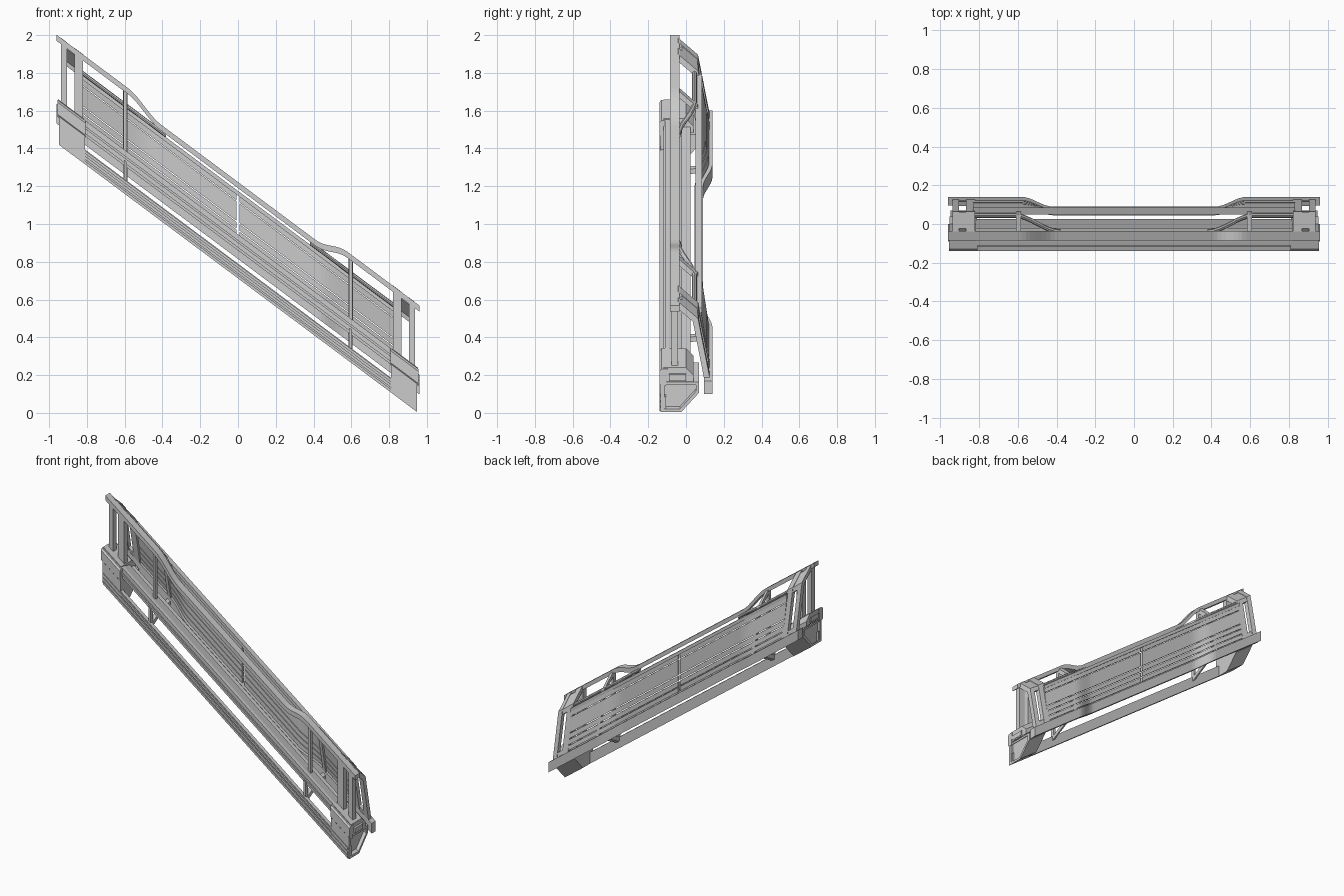
import bpy, bmesh, math
from mathutils import Vector

if "Cube" in bpy.data.objects:
    bpy.data.objects.remove(bpy.data.objects["Cube"])

K = 0.746          # the whole assembly is sheared down along x by this slope


def make(name, sections, flip=False):
    """Skin a list of equal-length point loops, cap both ends, then shear."""
    bm = bmesh.new()
    rings = [[bm.verts.new((x, y, h - K * x)) for x, y, h in s] for s in sections]
    n = len(rings[0])
    for a, b in zip(rings, rings[1:]):
        for i in range(n):
            bm.faces.new((a[i], a[(i + 1) % n], b[(i + 1) % n], b[i]))
    bm.faces.new(rings[0][::-1])
    bm.faces.new(rings[-1])
    bmesh.ops.recalc_face_normals(bm, faces=bm.faces)
    me = bpy.data.meshes.new(name)
    bm.to_mesh(me)
    bm.free()
    ob = bpy.data.objects.new(name, me)
    bpy.context.collection.objects.link(ob)
    return ob


def prism(name, profile, x0, x1):
    return make(name, [[(x, y, h) for y, h in profile] for x in (x0, x1)])


def pair(name, profile, x0, x1):
    prism(name + "_right", profile, x0, x1)
    prism(name + "_left", profile, -x1, -x0)


def rect(y0, y1, h0, h1):
    return [(y0, h0), (y1, h0), (y1, h1), (y0, h1)]


def ribbon(path, t):
    """Closed outline of a strip of thickness t around a y-h polyline."""
    pts = [Vector(p) for p in path]
    left, right = [], []
    for i, p in enumerate(pts):
        dirs = []
        if i > 0:
            dirs.append((p - pts[i - 1]).normalized())
        if i < len(pts) - 1:
            dirs.append((pts[i + 1] - p).normalized())
        d = sum(dirs, Vector((0, 0))).normalized()
        nrm = Vector((-d.y, d.x))
        w = t / 2 / max(0.4, d.dot(dirs[0]))
        left.append(tuple(p + nrm * w))
        right.append(tuple(p - nrm * w))
    return left + right[::-1]


def rise(x, a, b):
    """Smooth 0-1 step of |x| between a and b."""
    u = min(1, max(0, (abs(x) - a) / (b - a)))
    return u * u * (3 - 2 * u)


def stations(x0, x1, a, b, n=8):
    bend = [a + (b - a) * i / n for i in range(n + 1)]
    xs = [x0, x1] + bend + [-v for v in bend]
    return sorted({v for v in xs if x0 <= v <= x1})


# Top handrail, raised at both ends
make("top_rail", [[(x, y, h + 0.063 * rise(x, 0.41, 0.58)) for y, h in rect(-0.085, -0.035, 1.19, 1.222)]
                  for x in stations(-0.96, 0.96, 0.41, 0.58)])

# Lower rear rail, pushed outward at both ends
make("rear_lower_rail", [[(x, y + 0.05 * rise(x, 0.42, 0.58), h) for y, h in rect(0.045, 0.09, 0.815, 0.885)]
                         for x in stations(-0.96, 0.96, 0.42, 0.58)])

# Upper rear tubes curving forward to meet the handrail
for sgn, side in ((1, "right"), (-1, "left")):
    make("upper_tube_" + side,
         [[(sgn * x, -0.04 + 0.085 * rise(x, 0.38, 0.62) + 0.013 * math.cos(a), 1.185 + 0.013 * math.sin(a))
           for a in [i * math.pi / 4 for i in range(8)]]
          for x in stations(0.38, 0.84, 0.38, 0.62)])

# Thin rear top edge rail over the panels
prism("panel_top_rail", rect(0.05, 0.085, 1.15, 1.175), -0.83, 0.83)

# Rear slat panels, in two halves with a centre slit
slats = [(0.893, 0.925), (0.931, 0.965), (0.971, 1.005), (1.011, 1.115), (1.12, 1.15)]
for sgn, side in ((1, "right"), (-1, "left")):
    for i, (h0, h1) in enumerate(slats):
        secs = []
        for x in stations(0.008, 0.83, 0.42, 0.58):
            tilt = 0.05 * rise(x, 0.42, 0.58)
            secs.append([(sgn * x, y + tilt * (1.17 - h) / 0.3, h)
                         for y, h in rect(0.058, 0.076, h0, h1)])
        make(f"panel_slat_{i + 1}_{side}", secs)

# Mid beam: stepped deck channel behind the front
prism("mid_beam", [(-0.112, 0.875), (-0.02, 0.875), (-0.02, 0.86), (0.025, 0.86), (0.025, 0.905),
                   (-0.02, 0.905), (-0.02, 0.925), (-0.09, 0.945), (-0.112, 0.945)], -0.94, 0.94)
prism("mid_beam_lip", rect(-0.12, -0.112, 0.90, 0.915), -0.81, 0.81)

# Bottom beam with raised bands on its face
prism("bottom_beam", [(-0.132, 0.712), (-0.105, 0.712), (-0.105, 0.79), (-0.132, 0.79)], -0.945, 0.945)
for i, (h0, h1) in enumerate(((0.712, 0.73), (0.738, 0.756), (0.768, 0.785))):
    prism(f"bottom_band_{i + 1}", rect(-0.14, -0.132, h0, h1), -0.94, 0.94)

# Intermediate frames: front post, rear arch and lower bracket
arch = [(-0.05, 1.262), (0.05, 1.175), (0.112, 0.86)]
pair("mid_front_post", rect(-0.07, -0.045, 0.90, 1.265), 0.587, 0.605)
pair("mid_arch", ribbon(arch, 0.026), 0.584, 0.608)
pair("mid_bracket", ribbon([(0.11, 0.85), (0.02, 0.84), (-0.11, 0.77)], 0.026), 0.586, 0.606)
pair("mid_bracket_riser", rect(-0.12, -0.095, 0.77, 0.89), 0.588, 0.604)

# End frames: paired front posts, slotted rear arch with solid knee
end_arch = [(-0.05, 1.275), (0.05, 1.19), (0.115, 0.86)]
for i, (x0, x1) in enumerate(((0.82, 0.866), (0.904, 0.936))):
    pair(f"end_front_post_{i + 1}", rect(-0.078, -0.042, 0.92, 1.26), x0, x1)
    pair(f"end_arch_{i + 1}", ribbon(end_arch, 0.03), x0, x1)
pair("end_arch_knee", ribbon([(-0.03, 1.258), (0.05, 1.19), (0.056, 1.16)], 0.024), 0.86, 0.91)
pair("end_arch_foot", ribbon([(0.104, 0.915), (0.115, 0.86)], 0.024), 0.86, 0.91)

# End boxes: sloped-back shells with an open outer side
shell = [(-0.135, 0.712), (-0.025, 0.712), (0.07, 0.815), (0.07, 0.87), (-0.135, 0.87)]
inner = [(-0.115, 0.728), (-0.032, 0.728), (0.052, 0.82), (0.052, 0.855), (-0.115, 0.855)]
for sgn, side in ((1, "right"), (-1, "left")):
    make("end_box_" + side, [[(sgn * x, y, h) for y, h in prof] for x, prof in
                             ((0.81, shell), (0.948, shell), (0.948, inner), (0.93, inner))])

# Upper end housings and front cover plates with chamfered edges
pair("end_housing", [(-0.12, 0.876), (0.04, 0.876), (0.04, 0.91), (0.0, 0.95), (-0.12, 0.95)], 0.815, 0.952)
pair("end_cover", [(-0.14, 0.868), (-0.13, 0.855), (-0.105, 0.855), (-0.095, 0.945),
                   (-0.13, 0.945), (-0.14, 0.932)], 0.808, 0.955)
pair("end_cap", rect(-0.09, 0.0, 0.885, 0.92), 0.95, 0.96)
